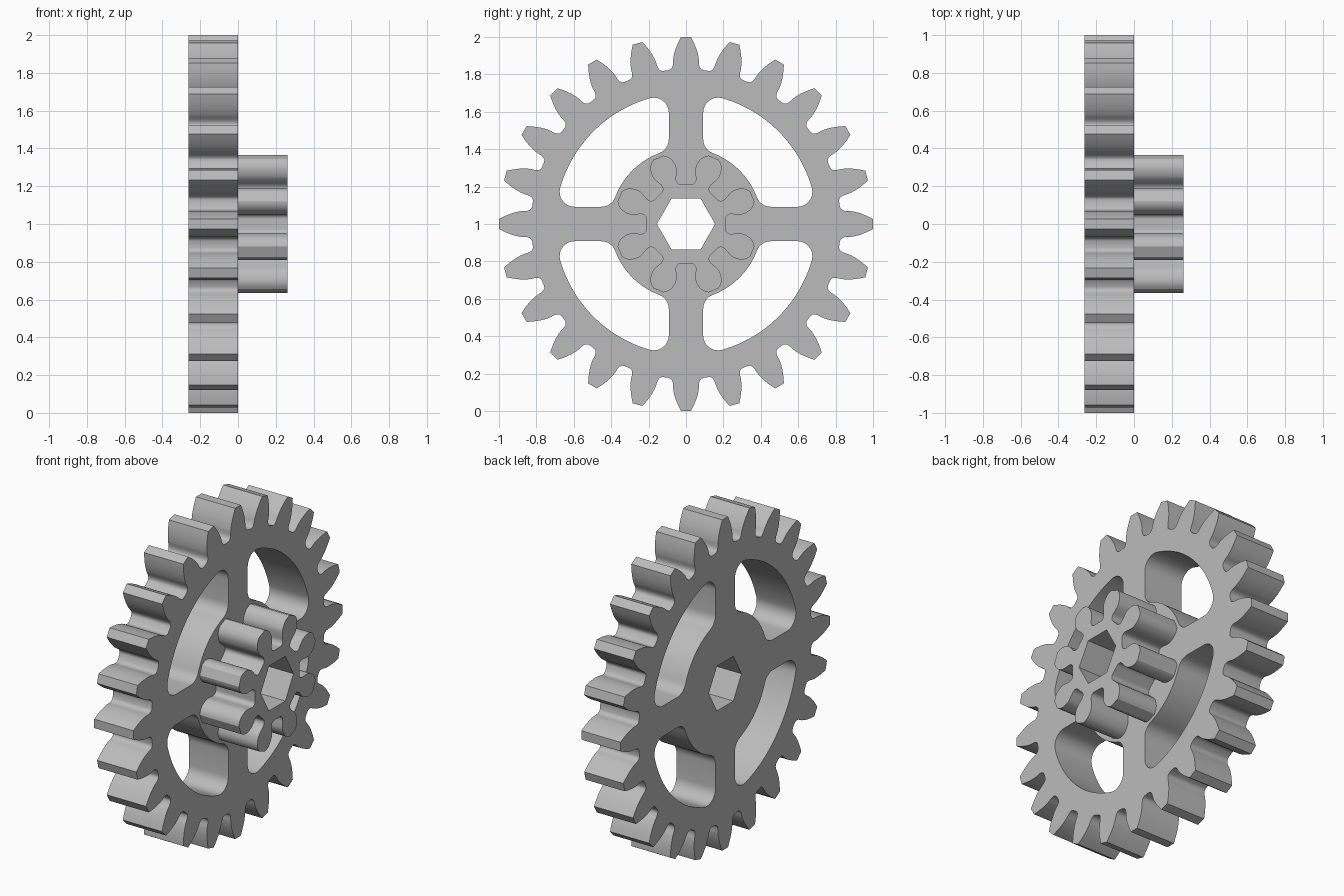
import bpy
import bmesh
from math import sin, cos, radians, atan2, sqrt, pi

cube = bpy.data.objects.get("Cube")
if cube:
    bpy.data.objects.remove(cube, do_unlink=True)

grey = bpy.data.materials.new("plain grey")
grey.use_nodes = True
colour = (0.5, 0.5, 0.5, 1)
grey.diffuse_color = colour
grey.node_tree.nodes["Principled BSDF"].inputs["Base Color"].default_value = colour

CENTRE_Z = 1.0
THICK = 0.262


def smooth_path(pts, steps=4):
    """Catmull-Rom curve through the points."""
    p = [pts[0]] + pts + [pts[-1]]
    out = []
    for a, b, c, d in zip(p, p[1:], p[2:], p[3:]):
        for i in range(steps):
            t = i / steps
            out.append(tuple(0.5 * (2 * q + (r - o) * t + (2 * o - 5 * q + 4 * r - s) * t**2
                                    + (3 * q - o - 3 * r + s) * t**3)
                             for o, q, r, s in zip(a, b, c, d)))
    return out + [pts[-1]]


def gear_outline(teeth, flank, offset):
    """Repeat one mirrored tooth; flank holds (radius, half angle) from tip to root."""
    side = smooth_path(flank)
    tooth = [(r, -a) for r, a in reversed(side)] + side[:-1]
    return [(r * sin(radians(a + offset + k * 360 / teeth)),
             r * cos(radians(a + offset + k * 360 / teeth)))
            for k in range(teeth) for r, a in tooth]


def arc(cx, cy, r, start, end, n):
    return [(cx + r * cos(start + (end - start) * i / n),
             cy + r * sin(start + (end - start) * i / n)) for i in range(n + 1)]


def window(rim, hub, half_spoke, fillet):
    """Rounded quarter opening between hub, rim and two spokes."""
    c = half_spoke + fillet
    far = sqrt((rim - fillet) ** 2 - c * c)
    near = sqrt((hub + fillet) ** 2 - c * c)
    outer, inner = atan2(c, far), atan2(c, near)
    pts = arc(far, c, fillet, -pi / 2, outer, 8)
    pts += arc(0, 0, rim, outer, pi / 2 - outer, 24)[1:-1]
    pts += arc(c, far, fillet, pi / 2 - outer, pi, 8)
    pts += arc(c, near, fillet, pi, 1.5 * pi - inner, 8)[0:]
    pts += arc(0, 0, hub, pi / 2 - inner, inner, 16)[1:-1]
    pts += arc(near, c, fillet, pi + inner, 1.5 * pi, 8)
    return pts


def turned(pts, quarter):
    for _ in range(quarter):
        pts = [(-y, x) for x, y in pts]
    return pts


def plate(name, loops, x0, x1):
    """Fill the outline, leave the inner loops open, and extrude along x."""
    bm = bmesh.new()
    edges = []
    for loop in loops:
        vs = [bm.verts.new((x0, y, z + CENTRE_Z)) for y, z in loop]
        edges += [bm.edges.new((a, b)) for a, b in zip(vs, vs[1:] + vs[:1])]
    bmesh.ops.triangle_fill(bm, edges=edges, use_beauty=True, normal=(1, 0, 0))
    new = bmesh.ops.extrude_face_region(bm, geom=bm.faces[:])["geom"]
    verts = [g for g in new if isinstance(g, bmesh.types.BMVert)]
    bmesh.ops.translate(bm, verts=verts, vec=(x1 - x0, 0, 0))
    bmesh.ops.recalc_face_normals(bm, faces=bm.faces[:])
    mesh = bpy.data.meshes.new(name)
    bm.to_mesh(mesh)
    bm.free()
    mesh.materials.append(grey)
    obj = bpy.data.objects.new(name, mesh)
    bpy.context.collection.objects.link(obj)
    bpy.ops.object.select_all(action="DESELECT")
    obj.select_set(True)
    bpy.context.view_layer.objects.active = obj
    bpy.ops.object.shade_smooth_by_angle(angle=radians(30))
    return obj


# Hexagonal shaft hole shared by both gears
hex_hole = [(0.156 * cos(k * pi / 3), 0.156 * sin(k * pi / 3)) for k in range(6)]

# Large spoked gear
large_flank = [(1.0, 1.55), (0.96, 2.78), (0.92, 3.81), (0.885, 4.44), (0.867, 4.6),
               (0.85, 4.8), (0.836, 5.3), (0.829, 6.1), (0.827, 7.5)]
opening = window(0.70, 0.405, 0.092, 0.08)
plate("large_gear",
      [gear_outline(24, large_flank, 0), hex_hole] + [turned(opening, q) for q in range(4)],
      -THICK, 0)

# Small pinion on the right-hand side of the large gear's hub
small_flank = [(0.385, 4.3), (0.37, 7.8), (0.345, 10.8), (0.305, 12.8), (0.27, 11.6),
               (0.245, 10), (0.226, 10.6), (0.214, 14), (0.211, 22.5)]
plate("small_pinion", [gear_outline(8, small_flank, 22.5), hex_hole], 0, THICK)
